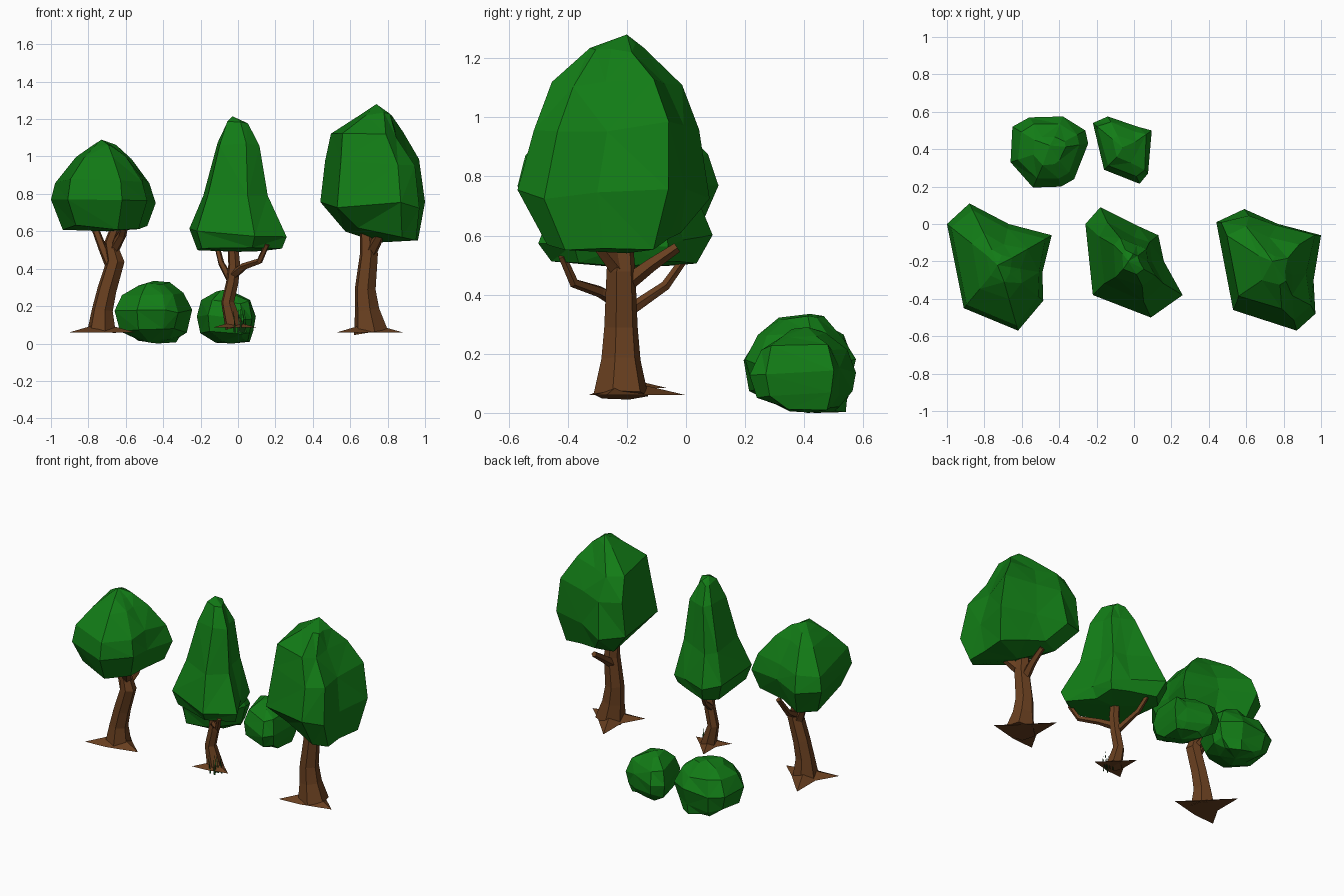
import bpy, bmesh, math, random
from mathutils import Vector, Matrix

if "Cube" in bpy.data.objects:
    bpy.data.objects.remove(bpy.data.objects["Cube"])

random.seed(4)

def material(name, col):
    m = bpy.data.materials.new(name)
    m.diffuse_color = (*col, 1)
    m.use_nodes = True
    m.node_tree.nodes["Principled BSDF"].inputs["Base Color"].default_value = m.diffuse_color
    return m

LEAF = material("leaf_green", (0.006, 0.2, 0.008))
BARK = material("bark_brown", (0.14, 0.05, 0.014))
GRASS = material("grass_green", (0.01, 0.09, 0.01))

def finish(bm, name, mat):
    bmesh.ops.triangulate(bm, faces=[f for f in bm.faces if len(f.verts) > 3])
    bmesh.ops.recalc_face_normals(bm, faces=bm.faces)
    me = bpy.data.meshes.new(name)
    bm.to_mesh(me)
    bm.free()
    me.materials.append(mat)
    ob = bpy.data.objects.new(name, me)
    bpy.context.collection.objects.link(ob)
    return ob

def skin(bm, rings):
    for a, b in zip(rings, rings[1:]):
        n = len(a)
        for i in range(n):
            j = (i + 1) % n
            bm.faces.new((a[i], a[j], b[j], b[i]))

def fan(bm, ring, tip):
    v = bm.verts.new(tip)
    for i in range(len(ring)):
        bm.faces.new((ring[i], ring[i - 1], v))

def foliage(name, outline, pivot, layers, bottom, peak, jit=0.03):
    """Faceted leaf mass: plan outline scaled layer by layer (z, scale, dx, dy, tilt)."""
    bm = bmesh.new()
    px, py = pivot
    rings = []
    for z, s, dx, dy, tilt in layers:
        ring = []
        for x, y in outline:
            k = s * (1 if s == 1 else random.uniform(0.94, 1.06))
            zz = z + tilt * (x - px) + random.uniform(-jit, jit)
            ring.append(bm.verts.new((px + k * (x - px) + dx, py + k * (y - py) + dy,
                                      max(zz, 0.0))))
        rings.append(ring)
    skin(bm, rings)
    fan(bm, rings[0], bottom)
    fan(bm, rings[-1], peak)
    return finish(bm, name, LEAF)

def limb(bm, path, n):
    """Tapered tube through (x, y, z, radius) points."""
    pts = [Vector(p[:3]) for p in path]
    rings = []
    for i, p in enumerate(pts):
        t = pts[min(i + 1, len(pts) - 1)] - pts[max(i - 1, 0)]
        u = t.cross(Vector((0.3, 1, 0.05))).normalized()
        w = t.cross(u).normalized()
        r = path[i][3]
        rings.append([bm.verts.new(p + r * (math.cos(a) * u + math.sin(a) * w))
                      for a in (2 * math.pi * k / n for k in range(n))])
    skin(bm, rings)
    bm.faces.new(rings[0])
    bm.faces.new(rings[-1])

def trunk(name, base, scale, main, branches):
    bm = bmesh.new()
    limb(bm, main, 6)
    for b in branches:
        limb(bm, b, 5)
    # three pointed roots spreading from the foot
    bx, by, bz = base
    star = [(-.17, -.12), (-.02, -.11), (.18, -.06), (.07, .04), (-.09, .21), (-.09, .02)]
    low = [bm.verts.new((bx + scale * x, by + scale * y, bz)) for x, y in star]
    bm.faces.new(low)
    fan(bm, low, (bx, by, bz + 0.05 * scale))
    return finish(bm, name, BARK)

# Left tree: round crown
foliage("left_crown",
        [(-1, 0), (-.88, .11), (-.67, 0), (-.44, -.06), (-.49, -.26), (-.485, -.41),
         (-.62, -.57), (-.91, -.45)], (-.72, -.22),
        [(.62, .8, 0, 0, 0), (.76, 1, 0, 0, 0), (.87, .88, 0, 0, 0),
         (1.0, .52, 0, 0, 0), (1.06, .25, 0, 0, 0)],
        (-.7, -.22, .6), (-.73, -.22, 1.09), .015)
trunk("left_trunk", (-.73, -.21, .06), 1,
      [(-.73, -.22, .06, .08), (-.725, -.22, .18, .058), (-.7, -.22, .29, .053),
       (-.655, -.22, .44, .05), (-.68, -.22, .54, .035), (-.62, -.24, .7, .03)],
      [[(-.67, -.22, .4, .035), (-.72, -.2, .5, .024), (-.77, -.12, .63, .02)],
       [(-.665, -.22, .5, .03), (-.62, -.29, .58, .024), (-.6, -.37, .66, .02)],
       [(-.67, -.2, .46, .025), (-.67, -.12, .5, .02), (-.66, -.03, .62, .016)]])

# Middle tree: tall narrow crown
foliage("middle_crown",
        [(-.26, 0), (-.18, .09), (.02, -.01), (.13, -.06), (.16, -.2), (.26, -.38),
         (.09, -.5), (-.22, -.38)], (-.01, -.2),
        [(.5, .86, 0, 0, 0), (.59, 1, 0, 0, -.12), (.8, .7, -.01, 0, 0),
         (1.06, .45, .01, 0, 0), (1.18, .22, 0, 0, 0)],
        (0, -.2, .49), (-.03, -.2, 1.215), .014)
trunk("middle_trunk", (-.02, -.21, .085), .68,
      [(-.02, -.21, .085, .05), (-.055, -.21, .22, .036), (-.03, -.21, .33, .034),
       (-.02, -.21, .42, .033), (-.03, -.21, .56, .028)],
      [[(-.02, -.22, .37, .025), (.03, -.29, .41, .02), (.115, -.38, .44, .017),
        (.155, -.42, .53, .014)],
       [(-.04, -.2, .34, .022), (-.09, -.07, .43, .017), (-.115, 0, .53, .014)]])

# Right tree: large egg-shaped crown
foliage("right_crown",
        [(.44, .01), (.59, .08), (.77, 0), (1.0, -.06), (.96, -.3), (.97, -.48),
         (.87, -.57), (.53, -.46)], (.72, -.22),
        [(.58, .7, .05, 0, -.12), (.74, 1, 0, 0, 0), (.97, .86, 0, .02, 0),
         (1.12, .66, -.03, 0, 0), (1.235, .28, .02, -.01, 0)],
        (.75, -.2, .54), (.74, -.2, 1.28), .018)
trunk("right_trunk", (.7, -.21, .06), 1,
      [(.71, -.22, .06, .095), (.69, -.22, .18, .068), (.68, -.22, .29, .058),
       (.7, -.22, .48, .05), (.69, -.22, .6, .04)],
      [[(.705, -.22, .48, .035), (.76, -.3, .58, .026), (.82, -.38, .65, .02)],
       [(.69, -.2, .44, .03), (.7, -.12, .5, .024), (.7, -.03, .56, .018)]])

# Bushes
foliage("left_bush",
        [(-.66, .33), (-.65, .52), (-.56, .57), (-.38, .575), (-.26, .5), (-.245, .43),
         (-.32, .24), (-.39, .2), (-.54, .195)], (-.45, .4),
        [(.015, .5, .02, .05, 0), (.07, .86, 0, 0, 0), (.17, 1, 0, 0, 0),
         (.26, .8, 0, 0, 0), (.315, .4, 0, 0, 0)],
        (-.43, .44, 0), (-.45, .42, .335), .014)
foliage("right_bush",
        [(-.22, .54), (-.14, .575), (.02, .52), (.095, .5), (.075, .27), (.03, .215),
         (-.16, .29)], (-.05, .4),
        [(.015, .55, .03, .02, 0), (.06, .92, 0, 0, 0), (.14, 1, 0, 0, 0),
         (.22, .82, 0, 0, 0), (.27, .4, 0, 0, 0)],
        (-.03, .41, 0), (-.06, .41, .29), .014)

# Grass tuft at the foot of the middle tree
bm = bmesh.new()
for i in range(9):
    x, y = random.uniform(-.02, .05), random.uniform(-.28, -.22)
    h = random.uniform(.13, .2)
    lean = random.uniform(-.02, .02)
    bm.faces.new([bm.verts.new(p) for p in
                  ((x - .005, y, .06), (x + .005, y + .003, .06), (x + lean, y - .01, h))])
finish(bm, "grass_tuft", GRASS)
